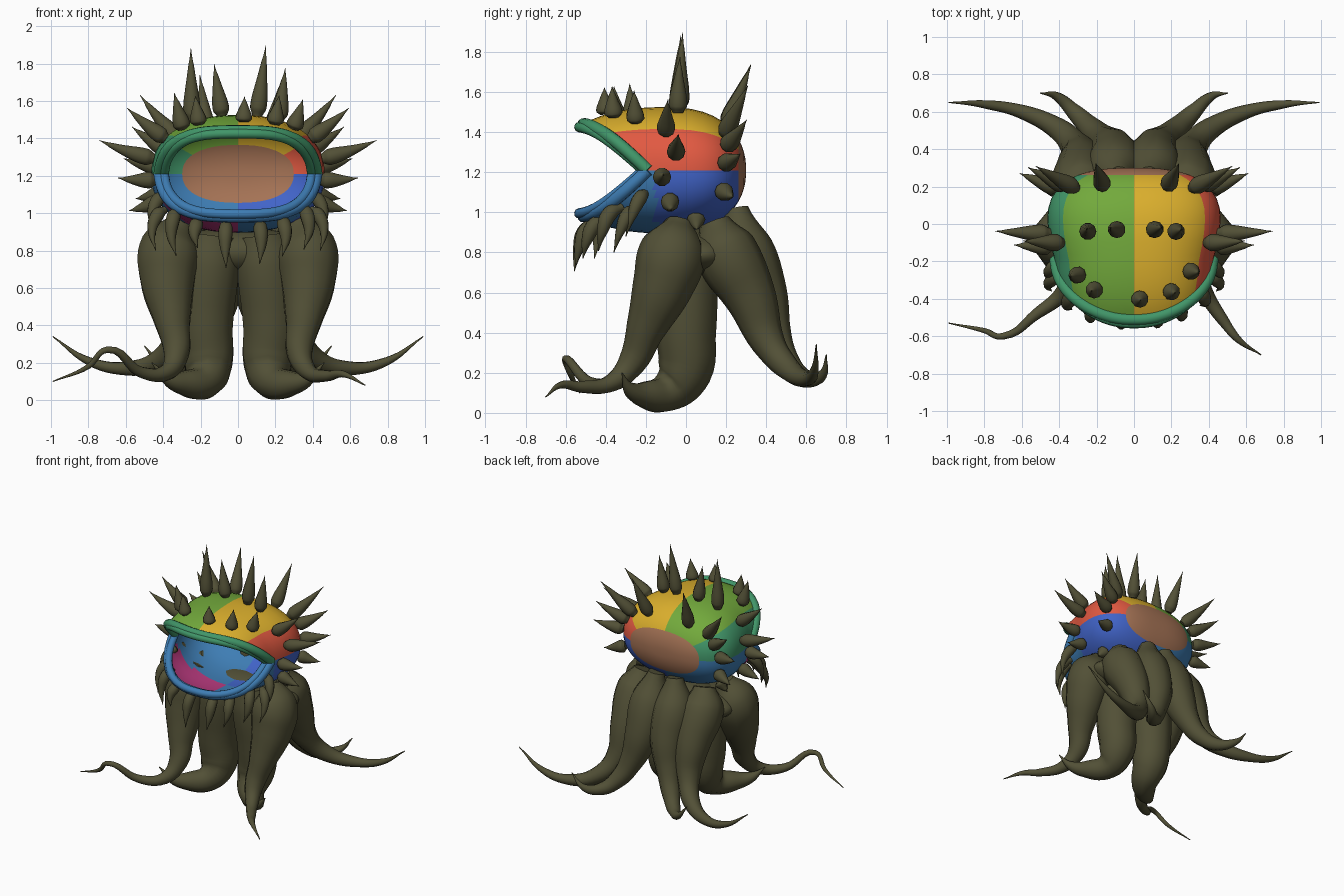
import bpy, bmesh, math
from mathutils import Vector

cube = bpy.data.objects.get("Cube")
if cube:
    bpy.data.objects.remove(cube, do_unlink=True)


def material(name, r, g, b):
    m = bpy.data.materials.new(name)
    m.use_nodes = True
    m.diffuse_color = (r, g, b, 1)
    m.node_tree.nodes["Principled BSDF"].inputs["Base Color"].default_value = (r, g, b, 1)
    return m


OLIVE = material("olive", .084, .08, .037)
GREEN = material("leaf green", .17, .40, .045)
YELLOW = material("golden yellow", .71, .43, .026)
RED = material("coral red", .75, .10, .053)
BLUE = material("royal blue", .053, .127, .58)
STEEL = material("steel blue", .048, .205, .456)
TEAL = material("teal green", .053, .305, .141)
BROWN = material("tan brown", .376, .171, .091)
PINK = material("magenta", .515, .045, .223)
HEAD_Z = 1.21


def section(y):
    """Relative size of the head cross-section at depth y."""
    t = (y + .1) / .4 if y > -.1 else (y + .1) / -.55
    return max(0, 1 - t ** 2.4) ** (1 / 2.2)


def soft(v):
    """Squares off a sine or cosine for a boxier outline."""
    return math.copysign(abs(v) ** .86, v)


def shell(a, y):
    """Point on the head at angle a about the y axis."""
    s = section(y)
    half_width = .425 + .22 * max(0, y + .2)
    return Vector((half_width * s ** .8 * soft(math.cos(a)), y,
                   HEAD_Z + .315 * s * soft(math.sin(a))))


def lip_y(a):
    return -.19 - .32 * abs(math.sin(a)) ** .85


def tube(name, points, mat):
    """Smooth tapered tube through (x, y, z, radius) points."""
    cu = bpy.data.curves.new(name, 'CURVE')
    cu.dimensions = '3D'
    cu.bevel_depth = 1
    cu.bevel_resolution = 3
    cu.resolution_u = 6
    cu.use_fill_caps = True
    sp = cu.splines.new('BEZIER')
    sp.radius_interpolation = 'CARDINAL'
    sp.bezier_points.add(len(points) - 1)
    for bp, (x, y, z, r) in zip(sp.bezier_points, points):
        bp.co = (x, y, z)
        bp.radius = r
        bp.handle_left_type = bp.handle_right_type = 'AUTO'
    ob = bpy.data.objects.new(name, cu)
    bpy.context.collection.objects.link(ob)
    cu.materials.append(mat)
    bpy.ops.object.select_all(action='DESELECT')
    ob.select_set(True)
    bpy.context.view_layer.objects.active = ob
    bpy.ops.object.convert(target='MESH')
    bpy.context.object.data.shade_smooth()


# Hollow head with an open mouth, coloured in sectors; the first rings are the back patch
SEG, PATCH, BACK, FRONT = 48, 5, 12, 10
bm = bmesh.new()
rows = []
for i in range(1, BACK + FRONT + 1):
    row = []
    for k in range(SEG):
        a = 2 * math.pi * k / SEG
        if i <= PATCH:
            s = .52 * i / PATCH
        else:
            s = .52 + .48 * math.sin(math.pi / 2 * min(1, (i - PATCH) / (BACK - PATCH)))
        y = -.05 + .35 * (1 - s ** 2.2) ** (1 / 2.4)
        if i > BACK:
            y += (lip_y(a) - y) * (i - BACK) / FRONT
        row.append(bm.verts.new(shell(a, y)))
    rows.append(row)
head_mats = [RED, YELLOW, GREEN, TEAL, STEEL, PINK, BLUE, BROWN]
bm.faces.new(rows[0]).material_index = head_mats.index(BROWN)
for i, (r0, r1) in enumerate(zip(rows, rows[1:]), 1):
    for k in range(SEG):
        n = (k + 1) % SEG
        f = bm.faces.new((r0[k], r0[n], r1[n], r1[k]))
        c = f.calc_center_median()
        if i < PATCH:
            m = BROWN
        elif k < SEG / 2:
            m = RED if k < 5 else YELLOW if k < 12 else GREEN if k < 19 else TEAL
        elif c.x < 0:
            m = STEEL if c.y > -.15 else PINK
        else:
            m = BLUE if c.y > -.15 else STEEL
        f.material_index = head_mats.index(m)
bmesh.ops.recalc_face_normals(bm, faces=bm.faces)
me = bpy.data.meshes.new("head_shell")
bm.to_mesh(me)
bm.free()
for m in head_mats:
    me.materials.append(m)
me.shade_smooth()
bpy.context.collection.objects.link(bpy.data.objects.new("head_shell", me))

# Double-ridged lips
for name, mat, start in (("upper_lip", TEAL, 0), ("lower_lip", STEEL, math.pi)):
    for ridge, k, back, rad in (("outer", .99, 0, .032), ("inner", .93, -.022, .026)):
        pts = []
        for i in range(17):
            a = start + math.pi * i / 16
            p = shell(a, lip_y(a))
            pts.append((p.x * k, p.y + back, HEAD_Z + (p.z - HEAD_Z) * k, rad))
        tube(f"{name}_{ridge}", pts, mat)


def spike(name, a, y, length, lean, aim):
    """Thorn at angle a on the head, pointing along angle aim, with a bent tip."""
    p = shell(math.radians(a), y)
    aim = math.radians(aim)
    d = Vector((math.cos(aim), lean, math.sin(aim))).normalized()
    bend = Vector((0, .04, .12)) * length
    pts = []
    for t, r in ((0, .6), (.14, 1), (.5, .7), (.8, .3), (1, .03)):
        pts.append((*(p + d * length * t + bend * t * t), .046 * r))
    tube(name, pts, OLIVE)


# Head spikes: angle, depth, length, lean, aim
crown = [(65, -.04, .25, 0, 82), (80, -.03, .34, 0, 82), (98, -.03, .25, 0, 100),
         (119, -.04, .35, 0, 91), (67, .2, .3, .4, 77), (111, .2, .3, .4, 98)]
brow = [(48, -.25, .15, -.1, 70), (64, -.36, .14, -.1, 80), (87, -.4, .12, -.1, 88),
        (118, -.35, .14, -.1, 98), (132, -.27, .18, -.1, 105)]
sides = [(12, -.05, .3, 0), (-4, -.12, .2, 0), (33, -.1, .25, 0), (-24, -.08, .18, 0),
         (44, .19, .32, .35), (27, .2, .25, .4), (6, .19, .22, .35), (-20, .18, .17, .3),
         (-48, .05, .1, 0)]
for i, s in enumerate(crown + brow):
    spike(f"top_spike_{i}", *s)
for i, (a, y, length, lean) in enumerate(sides):
    spike(f"left_spike_{i}", a, y, length, lean, a)
    spike(f"right_spike_{i}", 180 - a, y, length, lean, 180 - a)

# Hooked thorns hanging below the lower lip
hooks = [(-.31, .24), (-.2, .15), (-.05, .24), (.1, .22), (.22, .2), (.33, .22)]
for i, (x, drop) in enumerate(hooks):
    a = -math.acos(x / .4)
    p = shell(a, lip_y(a) + .07)
    tube(f"chin_hook_{i}", [(p.x, p.y, p.z, .02), (p.x * 1.06, p.y - .06, p.z - .03, .038),
                            (p.x * 1.1, p.y - .1, p.z - drop * .55, .027),
                            (p.x * 1.02, p.y - .12, p.z - drop, .002)], OLIVE)
for side in (-1, 1):
    for i, (y, z) in enumerate(((-.2, 1.1), (-.26, 1.02))):
        tube(f"jaw_hook_{side}_{i}", [(.39 * side, y, z, .02), (.43 * side, y - .03, z - .03, .036),
                                      (.46 * side, y - .07, z - .12, .022),
                                      (.44 * side, y - .1, z - .22, .002)], OLIVE)

# Body under the head that joins the tentacles
bpy.ops.mesh.primitive_uv_sphere_add(segments=32, ring_count=16, location=(0, .08, .79))
body = bpy.context.object
body.name = "body_core"
body.scale = (.45, .21, .13)
body.data.materials.append(OLIVE)
body.data.shade_smooth()

# Tentacles on each side
for side, label in ((1, "left"), (-1, "right")):
    def limb(name, pts):
        tube(f"{label}_{name}", [(x * side, y, z, r) for x, y, z, r in pts], OLIVE)

    limb("middle_tentacle", [(.13, -.01, .88, .14), (.15, -.01, .72, .165), (.17, 0, .4, .15),
                             (.16, -.01, .2, .135), (.18, -.09, .105, .1),
                             (.28, -.2, .09, .07), (.38, -.28, .12, .035), (.46, -.32, .2, .003)])
    front_leg = [(.31, -.03, .95, .07), (.36, -.06, .83, .16), (.375, -.11, .65, .155),
                 (.35, -.2, .42, .1), (.33, -.27, .25, .07), (.38, -.37, .15, .045)]
    if side > 0:
        front_leg += [(.48, -.52, .13, .03), (.56, -.62, .14, .018), (.68, -.7, .08, .003)]
    else:
        front_leg += [(.52, -.48, .15, .03), (.7, -.6, .27, .018), (.8, -.57, .18, .014),
                      (.99, -.53, .1, .003)]
    limb("front_tentacle", front_leg)
    limb("rear_outer_tentacle", [(.26, .14, .95, .08), (.28, .19, .82, .155), (.28, .32, .58, .13),
                                 (.31, .41, .35, .085), (.41, .51, .22, .06),
                                 (.6, .6, .17, .038), (.8, .64, .21, .022), (.99, .65, .34, .003)])
    limb("rear_inner_tentacle", [(.08, .25, 1.02, .06), (.1, .29, .82, .145), (.11, .38, .58, .13),
                                 (.16, .44, .38, .09), (.23, .51, .24, .065),
                                 (.32, .6, .17, .045), (.41, .68, .19, .025), (.5, .7, .29, .003)])
